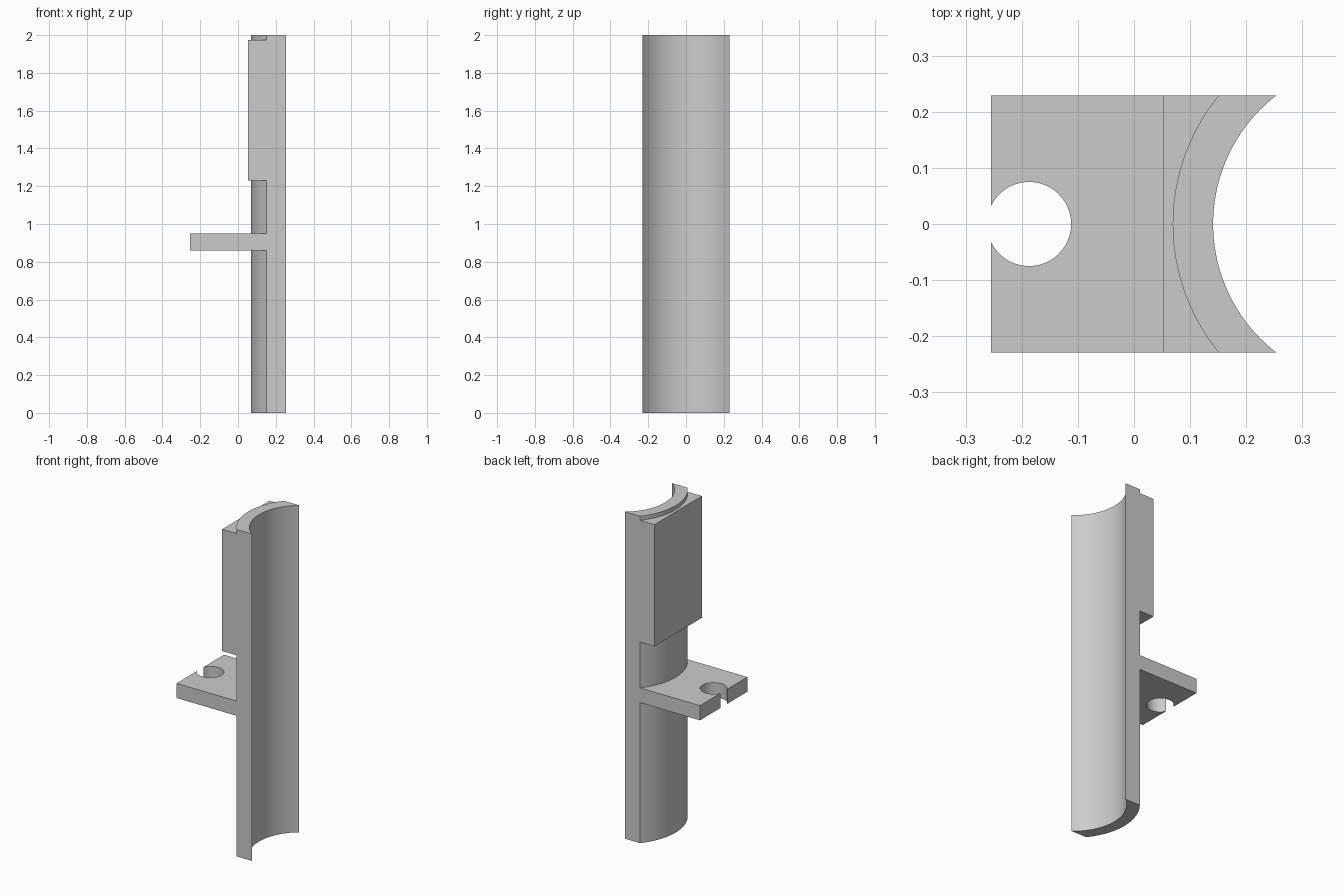
import bpy
import bmesh
from math import asin, acos, cos, sin, pi, radians

if "Cube" in bpy.data.objects:
    bpy.data.objects.remove(bpy.data.objects["Cube"], do_unlink=True)

# One plain grey for the whole part
grey = bpy.data.materials.new("plain grey")
grey.use_nodes = True
grey.diffuse_color = (0.6, 0.6, 0.6, 1)
grey.node_tree.nodes["Principled BSDF"].inputs["Base Color"].default_value = (0.6, 0.6, 0.6, 1)

HALF = 0.229          # half width along y
AXIS_X = 0.43         # shared axis of the curved faces
LEFT = -0.255         # free edge of the bracket plate


def arc(cx, radius, start, end, steps=40):
    angles = [start + (end - start) * i / steps for i in range(steps + 1)]
    return [(cx + radius * cos(a), radius * sin(a)) for a in angles]


def wall_arc(radius):
    """Curve bulging toward -x, running from -y to +y."""
    t = asin(HALF / radius)
    return arc(AXIS_X, radius, pi + t, pi - t)


def extrude(name, outline, z0, z1):
    bm = bmesh.new()
    face = bm.faces.new([bm.verts.new((x, y, z0)) for x, y in outline])
    new = bmesh.ops.extrude_face_region(bm, geom=[face])["geom"]
    bmesh.ops.translate(bm, vec=(0, 0, z1 - z0),
                        verts=[v for v in new if isinstance(v, bmesh.types.BMVert)])
    bmesh.ops.recalc_face_normals(bm, faces=bm.faces)
    mesh = bpy.data.meshes.new(name)
    bm.to_mesh(mesh)
    bm.free()
    mesh.materials.append(grey)
    obj = bpy.data.objects.new(name, mesh)
    bpy.context.collection.objects.link(obj)
    bpy.ops.object.select_all(action="DESELECT")
    obj.select_set(True)
    bpy.context.view_layer.objects.active = obj
    bpy.ops.object.shade_smooth_by_angle(angle=radians(30))
    return obj


inner, outer = wall_arc(0.289), wall_arc(0.361)

# Full height curved wall
extrude("curved_wall", inner + outer[::-1], 0, 2)

# Flat fronted block on the upper half
extrude("upper_block", [(0.053, -HALF)] + outer + [(0.053, HALF)], 1.23, 1.975)

# Bracket plate with an open round notch
hole_x, hole_r = -0.187, 0.075
mouth = acos((hole_x - LEFT) / hole_r)
notch = arc(hole_x, hole_r, pi - mouth, mouth - pi)
extrude("bracket_plate", [(LEFT, -HALF)] + outer + [(LEFT, HALF)] + notch, 0.86, 0.95)
